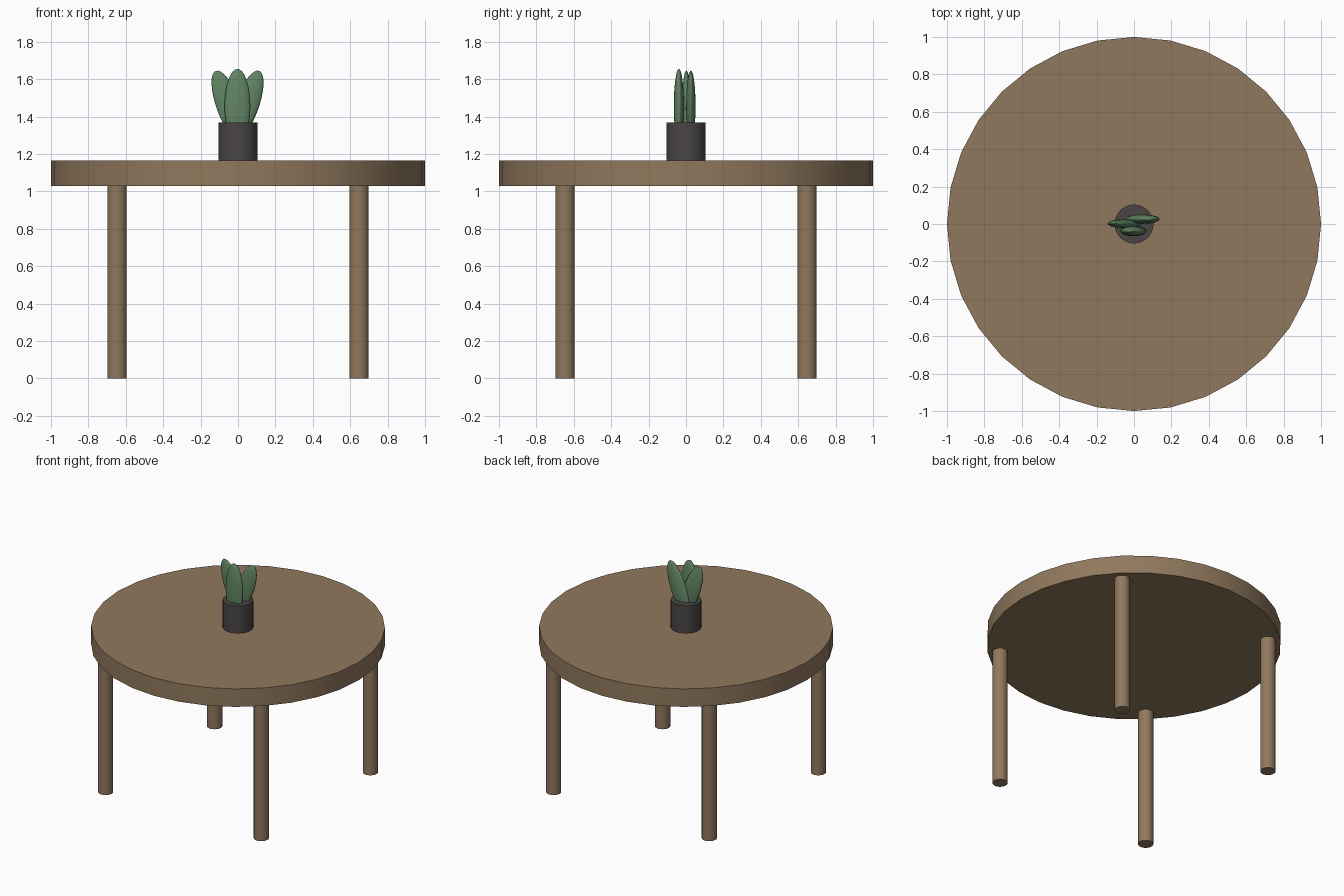
import bpy
import math

if "Cube" in bpy.data.objects:
    bpy.data.objects.remove(bpy.data.objects["Cube"])


def material(name, rgb):
    m = bpy.data.materials.new(name)
    m.diffuse_color = (*rgb, 1.0)
    m.use_nodes = True
    m.node_tree.nodes["Principled BSDF"].inputs["Base Color"].default_value = m.diffuse_color
    return m


WOOD = material("brown wood", (0.28, 0.19, 0.11))
DARK = material("charcoal pot", (0.068, 0.06, 0.06))
GREEN = material("leaf green", (0.12, 0.235, 0.125))


def finish(name, mat):
    ob = bpy.context.object
    ob.name = name
    ob.data.materials.append(mat)
    bpy.ops.object.shade_smooth_by_angle(angle=math.radians(40))
    return ob


def cylinder(name, mat, radius, x, y, z0, z1):
    bpy.ops.mesh.primitive_cylinder_add(
        vertices=32, radius=radius, depth=z1 - z0, location=(x, y, (z0 + z1) / 2))
    return finish(name, mat)


def leaf(name, x, y, z, size, tilt):
    bpy.ops.mesh.primitive_uv_sphere_add(
        segments=32, ring_count=16, radius=1, location=(x, y, z),
        rotation=(0, math.radians(tilt), 0))
    bpy.context.object.scale = size
    return finish(name, GREEN)


# Round table top
cylinder("table_top", WOOD, 1.0, 0, 0, 1.03, 1.165)

# Four round legs
for side, sx in (("left", -1), ("right", 1)):
    for end, sy in (("front", -1), ("back", 1)):
        cylinder(f"{end}_{side}_leg", WOOD, 0.052, 0.647 * sx, 0.647 * sy, 0, 1.03)

# Plant pot
cylinder("plant_pot", DARK, 0.104, 0, 0, 1.165, 1.37)

# Three flat leaves: one upright in front, two leaning outwards
leaf("front_leaf", -0.003, -0.038, 1.455, (0.069, 0.027, 0.2), 0)
leaf("left_leaf", -0.05, 0.002, 1.457, (0.065, 0.023, 0.2), -20)
leaf("right_leaf", 0.045, 0.026, 1.457, (0.065, 0.025, 0.2), 20)
